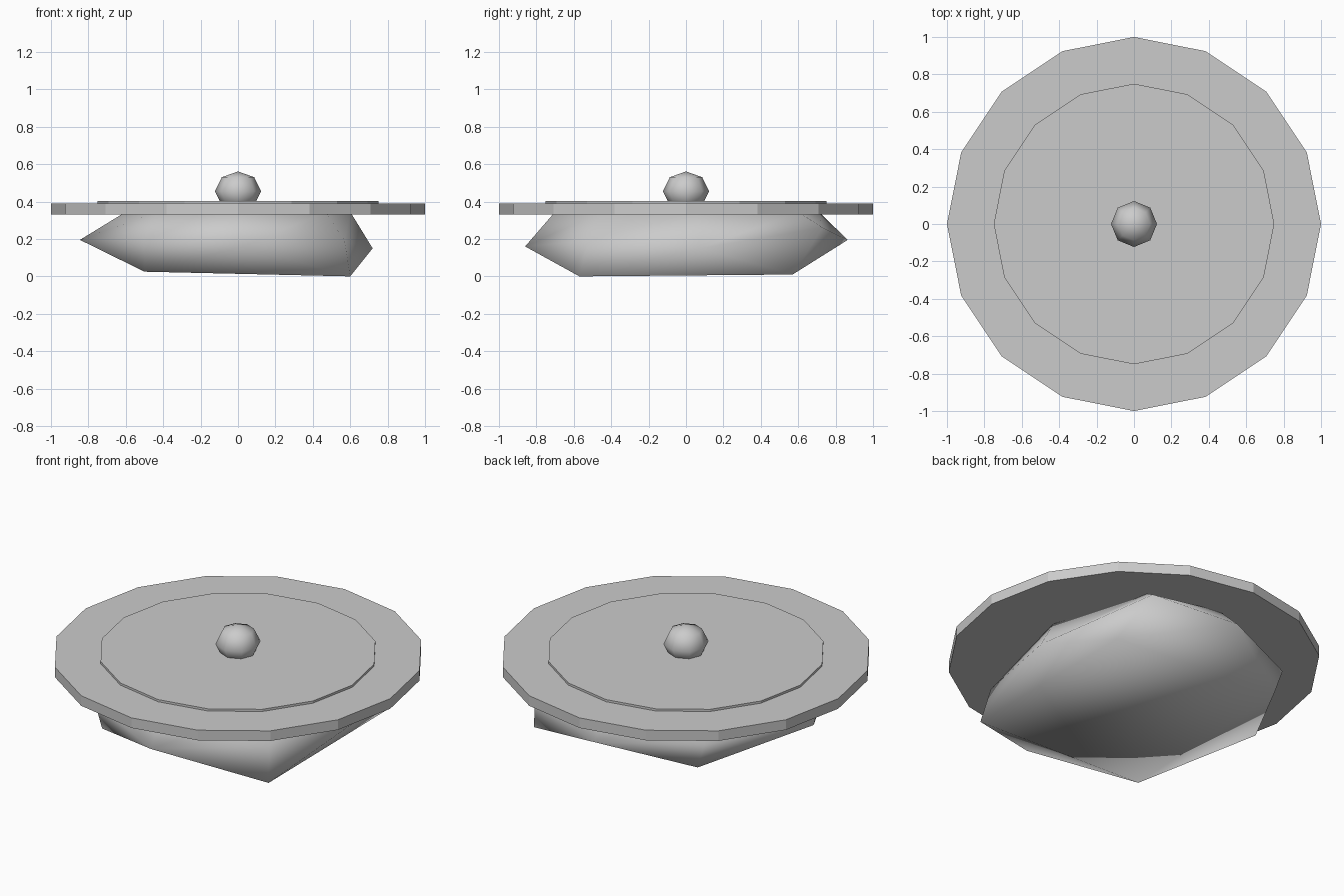
import bpy, bmesh
from math import cos, sin, pi

if "Cube" in bpy.data.objects:
    bpy.data.objects.remove(bpy.data.objects["Cube"])


def finish(name, bm, smooth=False):
    bmesh.ops.recalc_face_normals(bm, faces=bm.faces)
    mesh = bpy.data.meshes.new(name)
    bm.to_mesh(mesh)
    bm.free()
    for p in mesh.polygons:
        p.use_smooth = smooth
    ob = bpy.data.objects.new(name, mesh)
    bpy.context.collection.objects.link(ob)
    return ob


def disc(name, radius, z0, z1, sides=16):
    bm = bmesh.new()
    rings = [[bm.verts.new((radius * cos(2 * pi * i / sides),
                            radius * sin(2 * pi * i / sides), z))
              for i in range(sides)] for z in (z0, z1)]
    for ring in rings:
        bm.faces.new(ring)
    for i in range(sides):
        j = (i + 1) % sides
        bm.faces.new((rings[0][i], rings[0][j], rings[1][j], rings[1][i]))
    return finish(name, bm)


# Wide plate and the thin raised panel on it
disc("lid_plate", 1.0, 0.33, 0.39)
disc("lid_panel", 0.75, 0.385, 0.403)

# Faceted knob
bm = bmesh.new()
bmesh.ops.create_uvsphere(bm, u_segments=8, v_segments=4, radius=1)
for v in bm.verts:
    v.co = (v.co.x * 0.123, v.co.y * 0.123, v.co.z * 0.106 + 0.455)
finish("knob", bm, True)

# Irregular lumpy base: four low corners, eight mid points, top ring in the lid
low = [(0.60, 0.57, 0.01), (-0.49, 0.59, 0.07), (-0.50, -0.56, 0.025), (0.60, -0.57, 0.0)]
mid = [(0.72, 0.08, 0.15), (0.48, 0.73, 0.26), (0.0, 0.865, 0.195), (-0.54, 0.60, 0.22),
       (-0.845, 0.01, 0.195), (-0.50, -0.63, 0.21), (0.03, -0.86, 0.16), (0.57, -0.52, 0.19)]
top = [(0.60, 0.05), (0.42, 0.60), (0.0, 0.71), (-0.45, 0.50),
       (-0.60, 0.0), (-0.43, -0.52), (0.0, -0.70), (0.47, -0.45)]
bm = bmesh.new()
b = [bm.verts.new(p) for p in low]
m = [bm.verts.new(p) for p in mid]
t = [bm.verts.new((x, y, 0.345)) for x, y in top]
bm.faces.new((b[0], b[1], b[2]))
bm.faces.new((b[0], b[2], b[3]))
bm.faces.new(t)
for k in range(4):
    c, d, e = 2 * k, 2 * k + 1, (2 * k + 2) % 8
    bm.faces.new((b[k], m[c], m[d]))
    bm.faces.new((b[k], m[d], m[e]))
    bm.faces.new((b[k], m[e], b[(k + 1) % 4]))
for i in range(8):
    j = (i + 1) % 8
    bm.faces.new((m[i], m[j], t[j], t[i]))
finish("base_lump", bm, True)
